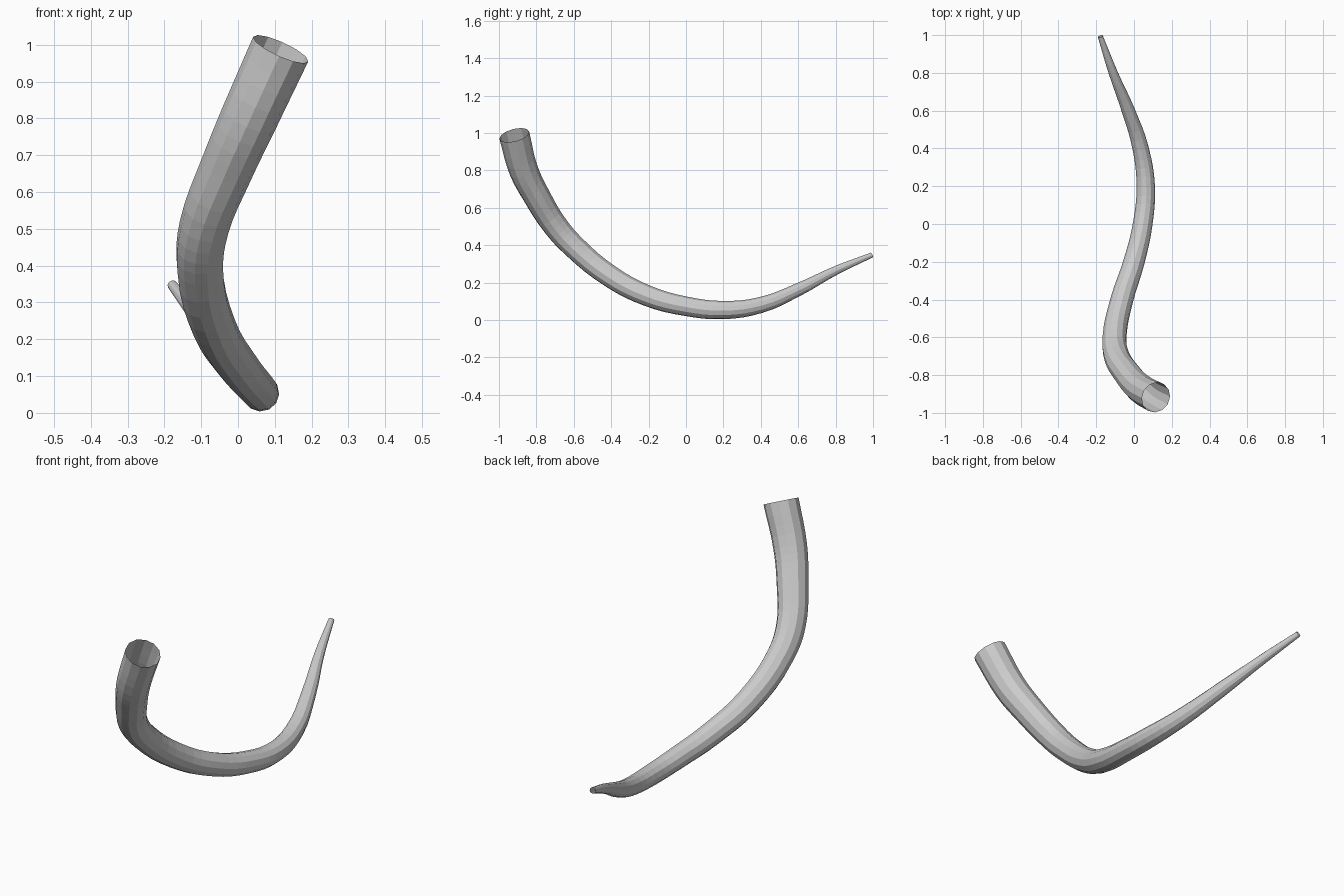
import bpy

if "Cube" in bpy.data.objects:
    bpy.data.objects.remove(bpy.data.objects["Cube"])

# Centre line of the horn from wide mouth to thin tip: x, y, z, radius
PATH = [
    (0.116, -0.918, 0.988, 0.082),
    (0.030, -0.868, 0.80, 0.078),
    (-0.030, -0.80, 0.665, 0.073),
    (-0.092, -0.70, 0.505, 0.068),
    (-0.103, -0.60, 0.393, 0.064),
    (-0.064, -0.40, 0.230, 0.060),
    (0.000, -0.20, 0.127, 0.056),
    (0.046, 0.00, 0.073, 0.052),
    (0.062, 0.20, 0.053, 0.049),
    (0.035, 0.40, 0.080, 0.043),
    (-0.030, 0.60, 0.162, 0.035),
    (-0.110, 0.80, 0.264, 0.024),
    (-0.178, 0.993, 0.347, 0.014),
]

grey = bpy.data.materials.new("horn grey")
grey.diffuse_color = (0.6, 0.6, 0.6, 1)
grey.use_nodes = True
grey.node_tree.nodes["Principled BSDF"].inputs["Base Color"].default_value = grey.diffuse_color

# Tapered twelve-sided tube, open at both ends
curve = bpy.data.curves.new("horn", "CURVE")
curve.dimensions = "3D"
curve.resolution_u = 4
curve.bevel_depth = 1.0
curve.bevel_resolution = 4
curve.use_fill_caps = False
curve.twist_mode = "MINIMUM"

spline = curve.splines.new("BEZIER")
spline.bezier_points.add(len(PATH) - 1)
for point, (x, y, z, radius) in zip(spline.bezier_points, PATH):
    point.co = (x, y, z)
    point.radius = radius
    point.handle_left_type = point.handle_right_type = "AUTO"
spline.use_smooth = False
curve.materials.append(grey)

horn = bpy.data.objects.new("horn", curve)
bpy.context.collection.objects.link(horn)

# Turn the tube into a flat-faced mesh
bpy.context.view_layer.objects.active = horn
horn.select_set(True)
bpy.ops.object.convert(target="MESH")
bpy.ops.object.shade_flat()
